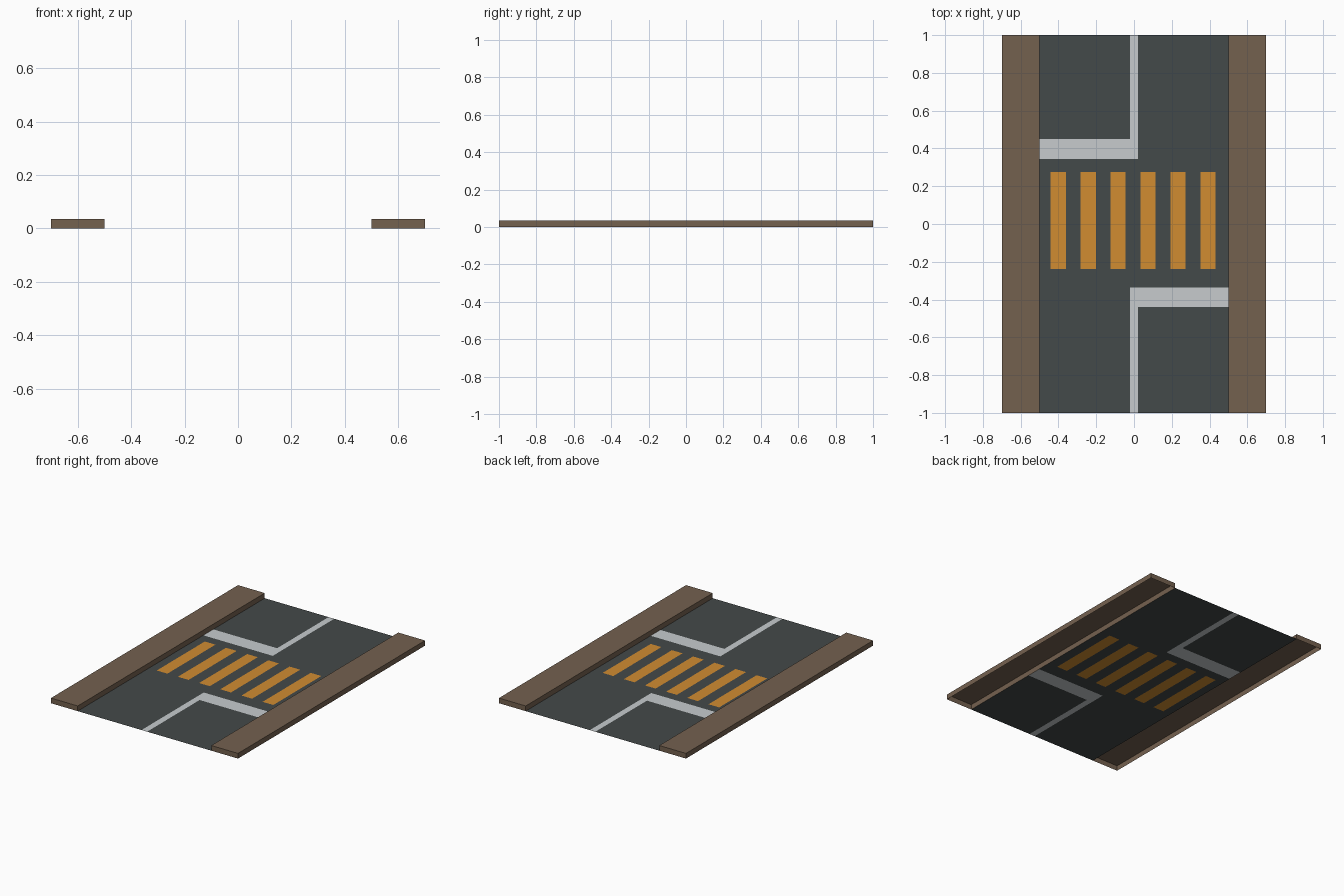
import bpy, bmesh

if "Cube" in bpy.data.objects:
    bpy.data.objects.remove(bpy.data.objects["Cube"])


def material(name, rgb):
    m = bpy.data.materials.new(name)
    m.diffuse_color = (*rgb, 1)
    m.use_nodes = True
    m.node_tree.nodes["Principled BSDF"].inputs["Base Color"].default_value = m.diffuse_color
    return m


ASPHALT = material("asphalt", (0.057, 0.067, 0.067))
WHITE = material("white_paint", (0.57, 0.60, 0.615))
ORANGE = material("orange_paint", (0.64, 0.265, 0.031))
BROWN = material("pavement_brown", (0.175, 0.119, 0.078))


def finish(bm, name, mats):
    me = bpy.data.meshes.new(name)
    bm.to_mesh(me)
    bm.free()
    for m in mats:
        me.materials.append(m)
    ob = bpy.data.objects.new(name, me)
    bpy.context.collection.objects.link(ob)
    return ob


# Painted rectangles on the road: x0, x1, y0, y1, material index
marks = [
    (-0.5, 0.02, 0.343, 0.449, 1),      # far stop line
    (-0.022, 0.02, 0.449, 1, 1),        # far centre line
    (-0.022, 0.5, -0.439, -0.335, 1),   # near stop line
    (-0.022, 0.02, -1, -0.439, 1),      # near centre line
]
for i in range(6):                      # crossing stripes
    x = -0.441 + 0.1585 * i
    marks.append((x, x + 0.08, -0.239, 0.275, 2))

# Road: flat sheet cut along every marking edge, coloured by rectangle
xs = sorted({-0.5, 0.5} | {v for m in marks for v in m[:2]})
ys = sorted({-1, 1} | {v for m in marks for v in m[2:4]})
bm = bmesh.new()
grid = [[bm.verts.new((x, y, 0)) for y in ys] for x in xs]
for i in range(len(xs) - 1):
    for j in range(len(ys) - 1):
        f = bm.faces.new((grid[i][j], grid[i + 1][j], grid[i + 1][j + 1], grid[i][j + 1]))
        c = f.calc_center_median()
        for x0, x1, y0, y1, mat in marks:
            if x0 < c.x < x1 and y0 < c.y < y1:
                f.material_index = mat
finish(bm, "road", [ASPHALT, WHITE, ORANGE])

# Pavements: raised boxes, open underneath
for side, name in ((-1, "left_pavement"), (1, "right_pavement")):
    bm = bmesh.new()
    bmesh.ops.create_cube(bm, size=1)
    bmesh.ops.scale(bm, vec=(0.2, 2, 0.035), verts=bm.verts)
    bmesh.ops.translate(bm, vec=(0.6 * side, 0, 0.0175), verts=bm.verts)
    bottom = [f for f in bm.faces if f.normal.z < -0.5]
    bmesh.ops.delete(bm, geom=bottom, context='FACES_ONLY')
    finish(bm, name, [BROWN])
